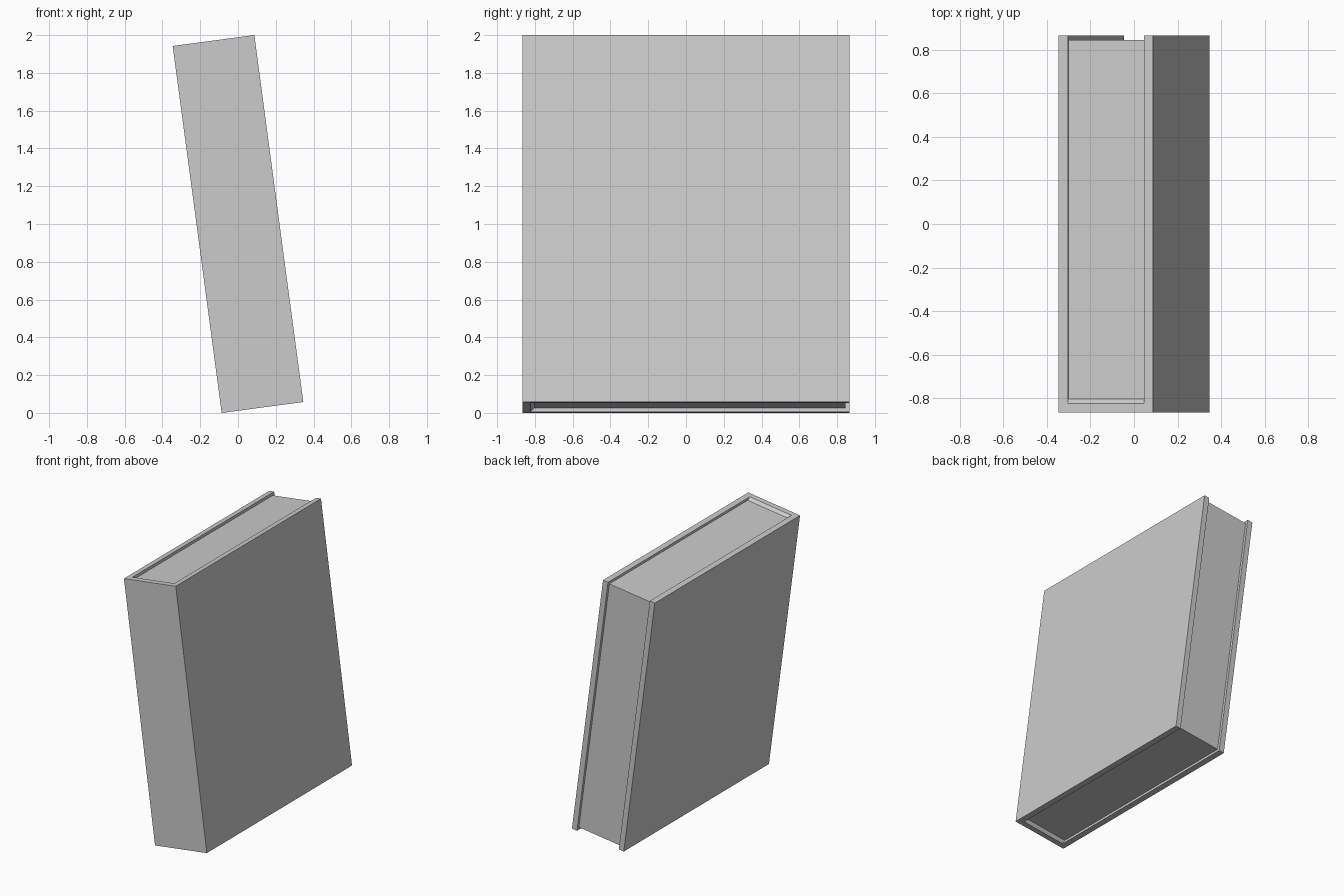
import bpy, bmesh, math
from mathutils import Matrix, Vector

cube = bpy.data.objects.get("Cube")
if cube:
    bpy.data.objects.remove(cube, do_unlink=True)

TILT = math.radians(7.6)
W, D, H = 0.218, 0.865, 0.98      # half width, half depth, half height
T = 0.042                         # board thickness
R = 0.02                          # how far the pages sit inside the boards

grey = bpy.data.materials.new("light_grey")
grey.use_nodes = True
colour = (0.6, 0.6, 0.6, 1)
grey.diffuse_color = colour
grey.node_tree.nodes["Principled BSDF"].inputs["Base Color"].default_value = colour

# Whole book leans to one side, standing on its lower edge
place = Matrix.Translation((0, 0, 1)) @ Matrix.Rotation(-TILT, 4, 'Y')


def prism(name, points, sweep):
    """Extrude a closed outline along the sweep vector."""
    bm = bmesh.new()
    face = bm.faces.new([bm.verts.new(p) for p in points])
    new = bmesh.ops.extrude_face_region(bm, geom=[face], use_keep_orig=True)["geom"]
    bmesh.ops.translate(bm, vec=Vector(sweep),
                        verts=[g for g in new if isinstance(g, bmesh.types.BMVert)])
    bmesh.ops.recalc_face_normals(bm, faces=bm.faces)
    mesh = bpy.data.meshes.new(name)
    bm.to_mesh(mesh)
    bm.free()
    mesh.materials.append(grey)
    obj = bpy.data.objects.new(name, mesh)
    bpy.context.collection.objects.link(obj)
    obj.matrix_world = place
    return obj


# Cover: two boards joined by the spine, a U-shaped outline
half_u = [(W, -D), (W, D), (W - T, D), (W - T, T - D)]
outline = half_u + [(-x, y) for x, y in reversed(half_u)]
prism("book_cover", [(x, y, -H) for x, y in outline], (0, 0, 2 * H))

# Pages: recessed block that flares out to meet the spine
half_p = [(D - R, H - R), (T + R - D, H - R), (T - D, H)]
side = half_p + [(y, -z) for y, z in reversed(half_p)]
prism("page_block", [(T - W, y, z) for y, z in side], (2 * (W - T), 0, 0))
